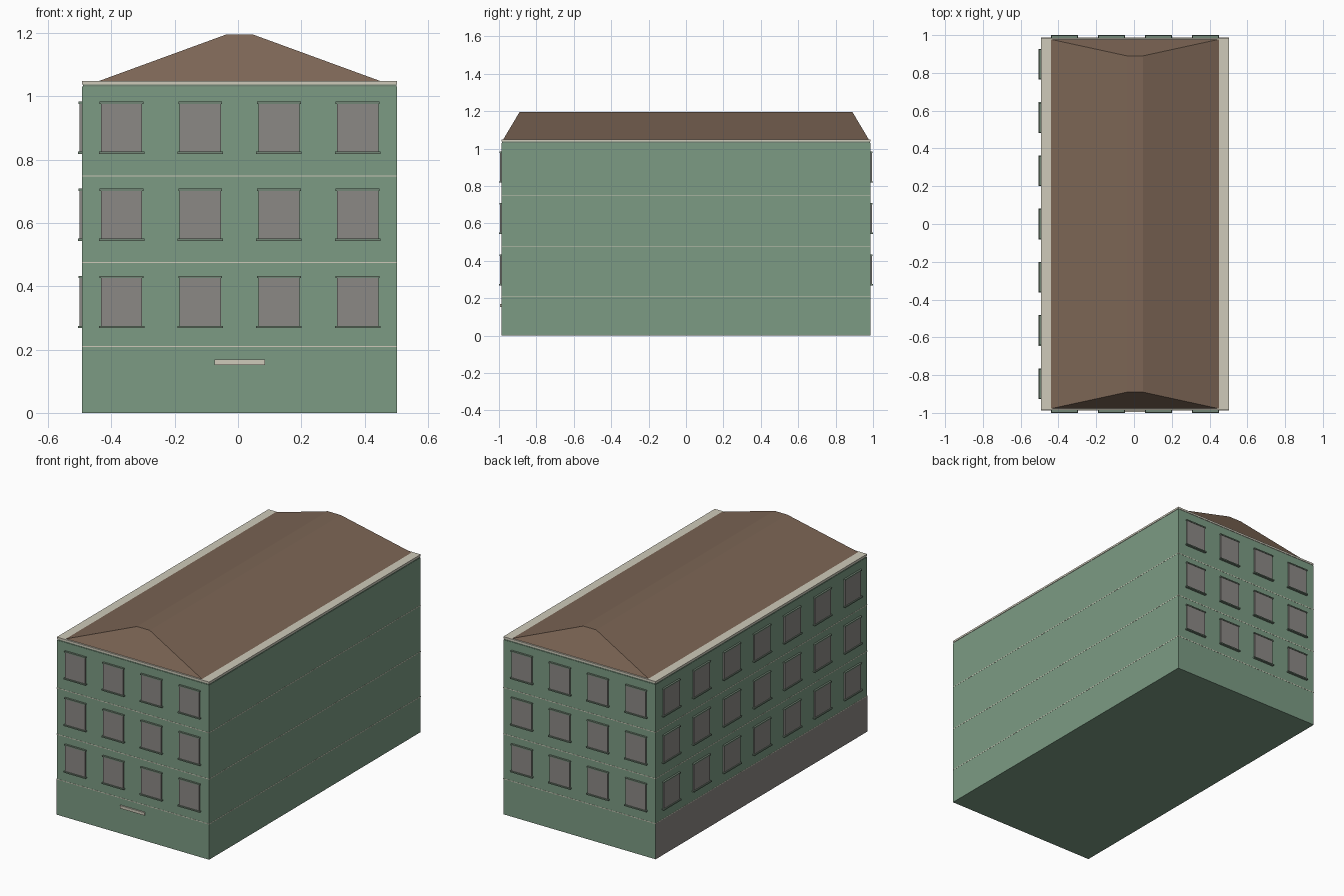
import bpy, bmesh
from mathutils import Vector

if "Cube" in bpy.data.objects:
    bpy.data.objects.remove(bpy.data.objects["Cube"])

def mat(name, rgb):
    m = bpy.data.materials.new(name)
    m.diffuse_color = (*rgb, 1)
    m.use_nodes = True
    m.node_tree.nodes["Principled BSDF"].inputs["Base Color"].default_value = m.diffuse_color
    return m

GREEN = mat("green_plaster", (0.20, 0.33, 0.23))
TRIM = mat("green_trim", (0.17, 0.24, 0.18))
GLASS = mat("grey_glass", (0.26, 0.25, 0.235))
STONE = mat("pale_stone", (0.62, 0.59, 0.49))
BASE = mat("grey_base", (0.26, 0.24, 0.23))
ROOF = mat("brown_roof", (0.20, 0.13, 0.09))

X0, X1, Y = -0.492, 0.502, 0.986
CX = (X0 + X1) / 2

def mesh_object(name, verts, faces, material):
    me = bpy.data.meshes.new(name)
    me.from_pydata(verts, [], faces)
    bm = bmesh.new()
    bm.from_mesh(me)
    bmesh.ops.recalc_face_normals(bm, faces=bm.faces)
    bm.to_mesh(me)
    bm.free()
    ob = bpy.data.objects.new(name, me)
    bpy.context.collection.objects.link(ob)
    me.materials.append(material)
    return ob

def rect(x0, x1, y, z):
    return [(x0, -y, z), (x1, -y, z), (x1, y, z), (x0, y, z)]

BOX = [(0, 1, 2, 3), (4, 5, 6, 7), (0, 1, 5, 4), (1, 2, 6, 5), (2, 3, 7, 6), (3, 0, 4, 7)]

def slab(name, grow, z0, z1, material):
    a = (X0 - grow, X1 + grow, Y + grow)
    return mesh_object(name, rect(*a, z0) + rect(*a, z1), BOX, material)

def wall_box(name, origin, along, out, width, z0, z1, depth, material):
    """Box set slightly into a wall and standing out by depth."""
    o, a, n = Vector(origin), Vector(along) * width / 2, Vector(out)
    base = [o - a - n * 0.005, o + a - n * 0.005, o + a + n * depth, o - a + n * depth]
    verts = [(p.x, p.y, z) for z in (z0, z1) for p in base]
    return mesh_object(name, verts, BOX, material)

# Main block, floor bands and cornice
slab("walls", 0, 0, 1.03, GREEN)
for i, z in enumerate((0.21, 0.475, 0.748)):
    slab(f"floor_band_{i}", 0.0008, z - 0.002, z + 0.002, STONE)
slab("cornice_lower", -0.002, 1.029, 1.037, TRIM)
slab("cornice_upper", 0, 1.037, 1.048, STONE)

# Hipped roof with flat ridge
mesh_object("roof", rect(CX - 0.447, CX + 0.447, 0.978, 1.047)
            + rect(CX - 0.042, CX + 0.042, 0.89, 1.195), BOX, ROOF)

# Windows with sill and lintel on the front, back and left walls
def window_wall(side, centre, along, out, length, count):
    pitch = length / count
    for c in range(count):
        o = Vector(centre) + Vector(along) * pitch * (c - (count - 1) / 2)
        w = pitch * 0.525
        for r in range(3):
            z = 0.27 + 0.275 * r
            tag = f"{side}_{r}_{c}"
            wall_box("window_" + tag, o, along, out, w, z + 0.005, z + 0.158, 0.008, GLASS)
            wall_box("sill_" + tag, o, along, out, w * 1.1, z - 0.002, z + 0.005, 0.014, TRIM)
            wall_box("lintel_" + tag, o, along, out, w * 1.06, z + 0.156, z + 0.163, 0.011, TRIM)

window_wall("front", (CX, -Y, 0), (1, 0, 0), (0, -1, 0), X1 - X0, 4)
window_wall("back", (CX, Y, 0), (1, 0, 0), (0, 1, 0), X1 - X0, 4)
window_wall("left", (X0, 0, 0), (0, 1, 0), (-1, 0, 0), 2 * Y, 7)

# Grey ground storey facing on the left wall
wall_box("ground_facing", (X0, 0, 0), (0, 1, 0), (-1, 0, 0), 2 * Y, 0, 0.208, 0.0006, BASE)

# Door canopy
wall_box("door_canopy", (CX, -Y, 0), (1, 0, 0), (0, -1, 0), 0.16, 0.152, 0.169, 0.008, STONE)
